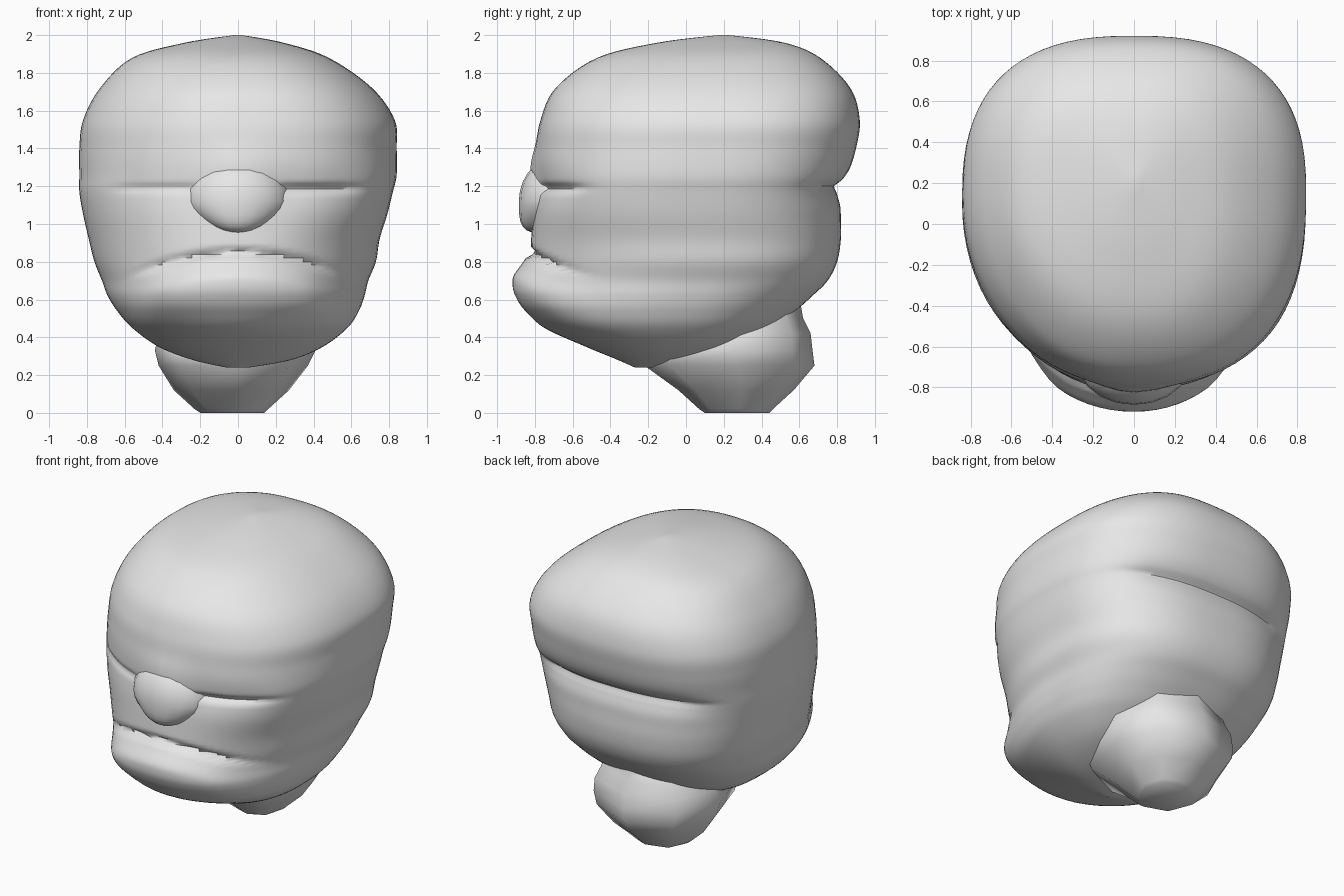
import bpy, bmesh, math
from mathutils import Vector

cube = bpy.data.objects.get("Cube")
if cube:
    bpy.data.objects.remove(cube, do_unlink=True)

# One plain clay colour for every part
clay = bpy.data.materials.new("grey_clay")
clay.use_nodes = True
clay.diffuse_color = (0.8, 0.8, 0.8, 1)
clay.node_tree.nodes["Principled BSDF"].inputs["Base Color"].default_value = clay.diffuse_color


def finish(name, bm, angle):
    """Turn a bmesh into a smooth shaded object."""
    bmesh.ops.recalc_face_normals(bm, faces=bm.faces)
    mesh = bpy.data.meshes.new(name)
    bm.to_mesh(mesh)
    bm.free()
    mesh.materials.append(clay)
    obj = bpy.data.objects.new(name, mesh)
    bpy.context.collection.objects.link(obj)
    bpy.ops.object.select_all(action='DESELECT')
    obj.select_set(True)
    bpy.context.view_layer.objects.active = obj
    bpy.ops.object.shade_smooth_by_angle(angle=math.radians(angle))


def spline(stations, steps):
    """Smooth the list of stations with a Catmull-Rom curve."""
    result = []
    last = len(stations) - 1
    for i in range(last):
        group = [stations[min(max(i + k, 0), last)] for k in (-1, 0, 1, 2)]
        for s in range(steps):
            t = s / steps
            result.append([
                b + t / 2 * (c - a + t * (2 * a - 5 * b + 4 * c - d + t * (3 * (b - c) + d - a)))
                for a, b, c, d in zip(*group)])
    result.append(stations[-1])
    return result


def smoothstep(low, high, value):
    t = min(max((value - low) / (high - low), 0), 1)
    return t * t * (3 - 2 * t)


def bump(value, centre, width):
    return math.exp(-((value - centre) / width) ** 2)


def loft(name, rings, sides, power, shape, angle):
    """Skin rings given as height, front, back, right side and left side."""
    bm = bmesh.new()
    rows = []
    for z, front, back, right, left in rings:
        middle = front + 0.55 * (back - front)
        row = []
        for k in range(sides):
            a = math.tau * k / sides
            c, s = math.cos(a), math.sin(a)
            n = 2 / power(z, c, s)
            x = abs(c) ** n * (left if c > 0 else right)
            y = middle + abs(s) ** n * ((back if s > 0 else front) - middle)
            row.append(bm.verts.new(shape(x, y, z)))
        rows.append(row)
    for low, high in zip(rows, rows[1:]):
        for k in range(sides):
            j = (k + 1) % sides
            bm.faces.new((low[k], low[j], high[j], high[k]))
    bm.faces.new(rows[0])
    bm.faces.new(rows[-1])
    finish(name, bm, angle)


# Head: height, front, back, right side, left side
head_rings = [
    (0.24, -0.27, -0.16, -0.06, 0.06),
    (0.28, -0.36, 0.02, -0.24, 0.28),
    (0.35, -0.53, 0.27, -0.42, 0.45),
    (0.45, -0.75, 0.46, -0.56, 0.58),
    (0.54, -0.84, 0.58, -0.64, 0.64),
    (0.62, -0.86, 0.67, -0.69, 0.67),
    (0.70, -0.85, 0.75, -0.72, 0.69),
    (0.80, -0.83, 0.80, -0.76, 0.73),
    (0.92, -0.82, 0.82, -0.79, 0.75),
    (1.05, -0.81, 0.82, -0.82, 0.79),
    (1.17, -0.80, 0.83, -0.84, 0.82),
    (1.26, -0.80, 0.86, -0.84, 0.84),
    (1.40, -0.79, 0.90, -0.84, 0.84),
    (1.55, -0.77, 0.92, -0.82, 0.83),
    (1.72, -0.69, 0.87, -0.73, 0.71),
    (1.88, -0.47, 0.71, -0.56, 0.48),
    (1.96, -0.15, 0.52, -0.28, 0.24),
    (2.00, 0.17, 0.23, -0.02, 0.02),
]


def head_power(z, c, s):
    """Square the back and the left of the forehead, round the rest."""
    if s > 0:
        return 2.55
    return 2.05 + (0.42 * smoothstep(0.7, 1.2, z) if c > 0 else 0)


def face_shape(x, y, z):
    """Carve the brow, lip and back of the skull."""
    front = smoothstep(0.1, 0.5, -y)
    side = abs(x)
    # Eye creases, stronger on the left
    window = smoothstep(0.1, 0.28, side) * (1 - smoothstep(0.5, 0.74, side))
    strength = 1 if x > 0 else 0.5
    push = strength * window * (0.02 * bump(z, 1.2, 0.09) + 0.035 * bump(z, 1.19, 0.02))
    # Ridge running from the forehead into the nose
    push -= 0.025 * bump(x, 0, 0.15) * bump(z, 1.3, 0.12)
    # Full lower lip under a drooping mouth line
    below = 0.84 - 0.4 * x * x - z
    lip = 1 - smoothstep(0.35, 0.62, side)
    swell = smoothstep(-0.01, 0.02, below) * (1 - smoothstep(0.12, 0.36, below))
    push -= lip * swell * (0.02 + 0.05 * smoothstep(0, 0.13, below))
    push += lip * 0.03 * bump(below, -0.01, 0.018)
    # Fold across the back of the skull
    fold = smoothstep(0.3, 0.6, y) * (1 - smoothstep(0.4, 0.75, side))
    fold *= 0.035 * bump(z, 1.19, 0.07) + 0.02 * bump(z, 1.2, 0.02)
    return Vector((x, y + front * push - fold, z))


loft("head", spline(head_rings, 6), 80, head_power, face_shape, 50)

# Neck: blunt, few sided stump leaning back
neck_rings = [
    (0.00, 0.10, 0.44, -0.20, 0.14),
    (0.02, 0.07, 0.46, -0.23, 0.16),
    (0.12, -0.04, 0.57, -0.34, 0.27),
    (0.25, -0.22, 0.68, -0.42, 0.37),
    (0.33, -0.22, 0.67, -0.44, 0.41),
    (0.42, -0.15, 0.66, -0.42, 0.40),
    (0.50, -0.10, 0.62, -0.38, 0.36),
    (0.62, 0.00, 0.60, -0.30, 0.30),
]
loft("neck", neck_rings, 8, lambda z, c, s: 2.2, lambda *co: Vector(co), 80)

# Nose: bulb that fades into the forehead and tapers to the bottom
bm = bmesh.new()
bmesh.ops.create_uvsphere(bm, u_segments=20, v_segments=14, radius=1)
for v in bm.verts:
    x, y, z = v.co
    narrow = 1 - 0.2 * smoothstep(0, 1, -z)
    v.co = (0.28 * x * narrow, -0.67 + 0.215 * y - 0.1 * max(-z, 0) ** 2,
            1.12 + (0.24 if z > 0 else 0.17) * z)
finish("nose", bm, 60)
